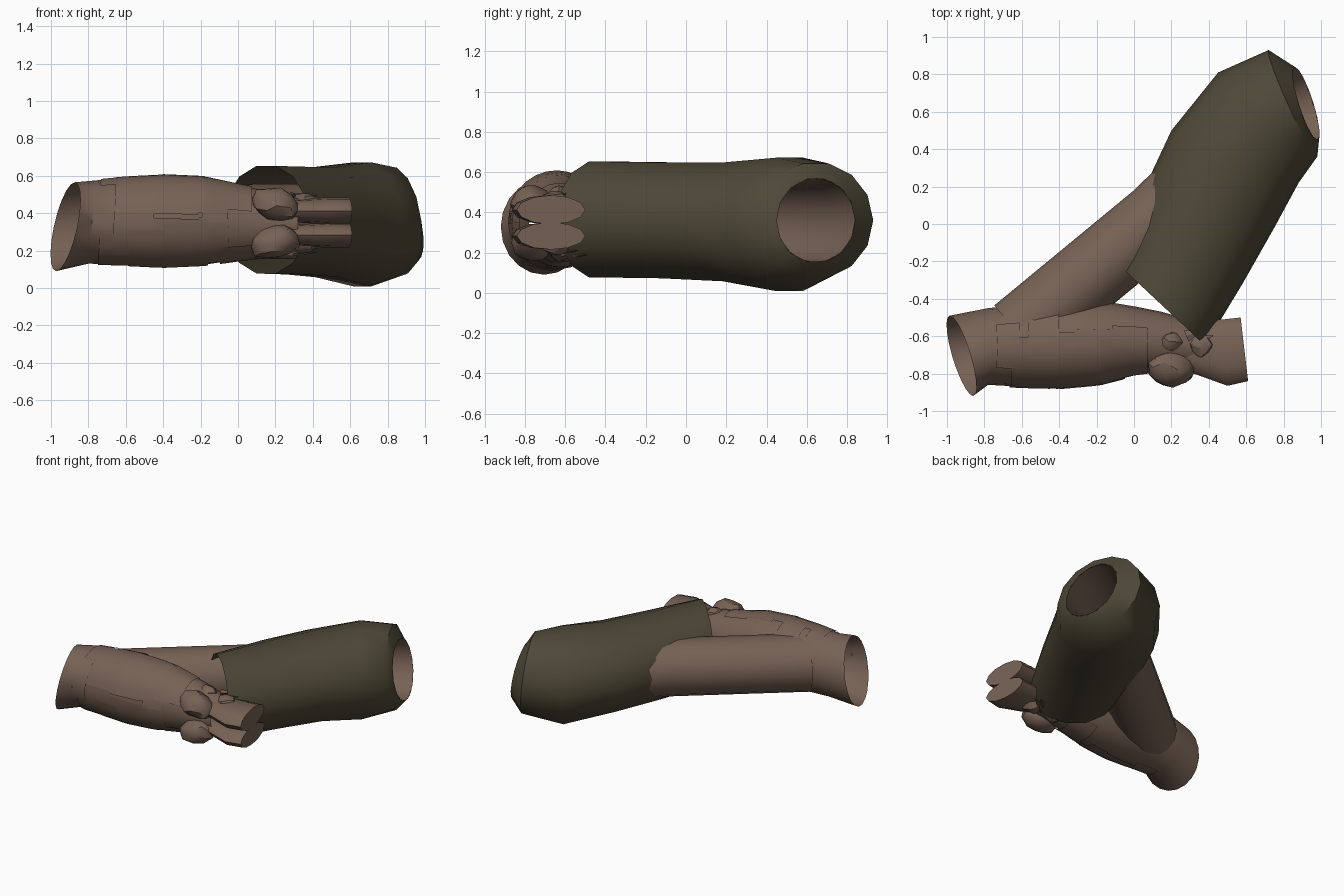
import bpy, bmesh, math, random
from mathutils import Vector, Matrix

if "Cube" in bpy.data.objects:
    bpy.data.objects.remove(bpy.data.objects["Cube"])

random.seed(4)


def material(name, rgb):
    m = bpy.data.materials.new(name)
    m.diffuse_color = (*rgb, 1)
    m.use_nodes = True
    m.node_tree.nodes["Principled BSDF"].inputs["Base Color"].default_value = m.diffuse_color
    return m


BROWN = material("brown skin", (0.185, 0.122, 0.091))
OLIVE = material("olive cloth", (0.076, 0.065, 0.038))


def finish(name, bm, mat, angle=40):
    me = bpy.data.meshes.new(name)
    bm.to_mesh(me)
    bm.free()
    me.materials.append(mat)
    ob = bpy.data.objects.new(name, me)
    bpy.context.collection.objects.link(ob)
    bpy.ops.object.select_all(action='DESELECT')
    ob.select_set(True)
    bpy.context.view_layer.objects.active = ob
    bpy.ops.object.shade_smooth_by_angle(angle=math.radians(angle))
    return ob


# A section is (x1, y1, x2, y2, z_low, z_high, x_tilt): two side points and a height range
def ring(s, n, a0=0.0, a1=math.tau, grow=0.0):
    x1, y1, x2, y2, lo, hi, tilt = s
    c = Vector(((x1 + x2) / 2, (y1 + y2) / 2, (lo + hi) / 2))
    h = Vector(((x1 - x2) / 2, (y1 - y2) / 2, 0))
    h *= 1 + grow / h.length
    r = (hi - lo) / 2 + grow
    closed = abs(a1 - a0 - math.tau) < 1e-6
    steps = n if closed else n + 1
    pts = []
    for i in range(steps):
        a = a0 + (a1 - a0) * i / n
        pts.append(c + h * math.cos(a) + Vector((tilt * math.sin(a), 0, r * math.sin(a))))
    return pts, closed


def loft(name, sections, mat, n=14, arc=(0.0, math.tau), grow=0.0, cap=False):
    bm = bmesh.new()
    rows, closed = [], True
    for s in sections:
        pts, closed = ring(s, n, *arc, grow)
        rows.append([bm.verts.new(p) for p in pts])
    m = len(rows[0])
    for r0, r1 in zip(rows, rows[1:]):
        for i in range(m if closed else m - 1):
            j = (i + 1) % m
            bm.faces.new((r0[i], r1[i], r1[j], r0[j]))
    if cap:
        bm.faces.new(rows[0])
        bm.faces.new(rows[-1])
    if closed:
        bmesh.ops.recalc_face_normals(bm, faces=bm.faces)
    return finish(name, bm, mat)


# Wide sleeve, from the slanted mouth to the shoulder hole
shoulder = (0.86, 0.84, 0.98, 0.45, 0.15, 0.57, -0.04)
loft("sleeve", [
    (-0.08, -0.22, 0.38, -0.65, 0.07, 0.66, 0),
    (0.05, 0.18, 0.58, -0.32, 0.065, 0.655, 0),
    (0.20, 0.50, 0.75, -0.02, 0.05, 0.655, 0),
    (0.45, 0.81, 0.88, 0.22, 0.00, 0.68, 0),
    (0.72, 0.93, 0.98, 0.36, 0.07, 0.65, -0.03),
    shoulder,
], OLIVE)


# Bare upper arm, running inside the sleeve to the shoulder hole
def arm_section(x, y, dx, dy, r):
    d = Vector((dx, dy)).normalized() * r
    return (x - d.y, y + d.x, x + d.y, y - d.x, 0.355 - r, 0.355 + r, 0)


loft("upper_arm", [
    arm_section(-0.62, -0.59, 0.77, 0.63, 0.20),
    arm_section(-0.25, -0.285, 0.77, 0.63, 0.20),
    arm_section(0.12, 0.02, 0.77, 0.63, 0.20),
    arm_section(0.45, 0.34, 0.8, 0.6, 0.20),
    arm_section(0.75, 0.56, 0.9, 0.45, 0.20),
    shoulder,
], BROWN, n=16)

# Forearm with an open elbow end, narrowing to the wrist
FOREARM = [
    (-0.985, -0.49, -0.86, -0.92, 0.09, 0.565, 0.05),
    (-0.78, -0.45, -0.78, -0.86, 0.13, 0.575, 0.02),
    (-0.60, -0.43, -0.60, -0.87, 0.125, 0.59, 0),
    (-0.40, -0.41, -0.40, -0.875, 0.115, 0.60, 0),
    (-0.18, -0.41, -0.18, -0.855, 0.125, 0.59, 0),
    (0.00, -0.44, 0.00, -0.81, 0.15, 0.55, 0),
    (0.15, -0.47, 0.15, -0.79, 0.17, 0.52, 0),
    (0.32, -0.52, 0.32, -0.78, 0.22, 0.48, 0),
]
loft("forearm", FOREARM, BROWN, n=20)


# Thin overlapping wrap patches on the forearm
def forearm_at(t):
    i = min(int(t), len(FOREARM) - 2)
    f = t - i
    return tuple(a + (b - a) * f for a, b in zip(FOREARM[i], FOREARM[i + 1]))


for k in range(16):
    t0 = 1.2 + 3.6 * (k % 8) / 8 + random.uniform(-0.1, 0.2)
    t1 = t0 + random.uniform(0.7, 1.2)
    a0 = math.radians(50 + 130 * (k // 8) + random.uniform(-15, 40))
    a1 = a0 + math.radians(random.uniform(60, 100))
    loft("wrap_patch", [forearm_at(t0 + (t1 - t0) * i / 4) for i in range(5)],
         BROWN, n=7, arc=(a0, a1), grow=0.006 + 0.003 * random.random())

# Two stacked lobes past the wrist
for name, lo, hi in (("upper_lobe", 0.34, 0.485), ("lower_lobe", 0.215, 0.35)):
    loft(name, [
        (0.10, -0.50, 0.10, -0.78, lo + 0.01, hi, 0),
        (0.32, -0.52, 0.32, -0.80, lo + 0.01, hi - 0.01, 0),
        (0.48, -0.51, 0.50, -0.865, lo, hi, 0),
        (0.57, -0.50, 0.61, -0.84, lo, hi, 0),
    ], BROWN, n=12, cap=True)


# Knotted lumps around the wrist
def lump(name, loc, scale, turn=0.0):
    bm = bmesh.new()
    mat = (Matrix.Translation(loc) @ Matrix.Rotation(turn, 4, 'Y')
           @ Matrix.Diagonal((*scale, 1)))
    bmesh.ops.create_icosphere(bm, subdivisions=2, radius=1, matrix=mat)
    for v in bm.verts:
        v.co += Vector([random.uniform(-0.008, 0.008) for _ in range(3)])
    finish(name, bm, BROWN, 30)


for side in (-1, 1):
    lump("knot_loop", (0.20, -0.77, 0.345 + side * 0.10), (0.135, 0.10, 0.09), side * 0.25)
    lump("knot_side", (0.19, -0.63, 0.345 + side * 0.13), (0.07, 0.055, 0.06))
    lump("knot_end", (0.36, -0.65, 0.345 + side * 0.10), (0.07, 0.07, 0.06), side * 0.3)

# Ragged strips trailing from the knots
for i in range(8):
    side = -1 if i % 2 else 1
    base = Vector((0.28, -0.72 + 0.02 * i, 0.345 + side * (0.08 + 0.012 * i)))
    tip = base + Vector((random.uniform(0.08, 0.16), random.uniform(0.03, 0.12),
                         side * random.uniform(-0.02, 0.03)))
    d = tip - base
    bm = bmesh.new()
    bmesh.ops.create_cone(bm, cap_ends=True, segments=5, radius1=0.035, radius2=0.004,
                          depth=d.length,
                          matrix=Matrix.Translation((base + tip) / 2)
                          @ d.to_track_quat('Z', 'Y').to_matrix().to_4x4()
                          @ Matrix.Diagonal((1, 0.4, 1, 1)))
    finish("knot_strip", bm, BROWN, 30)
